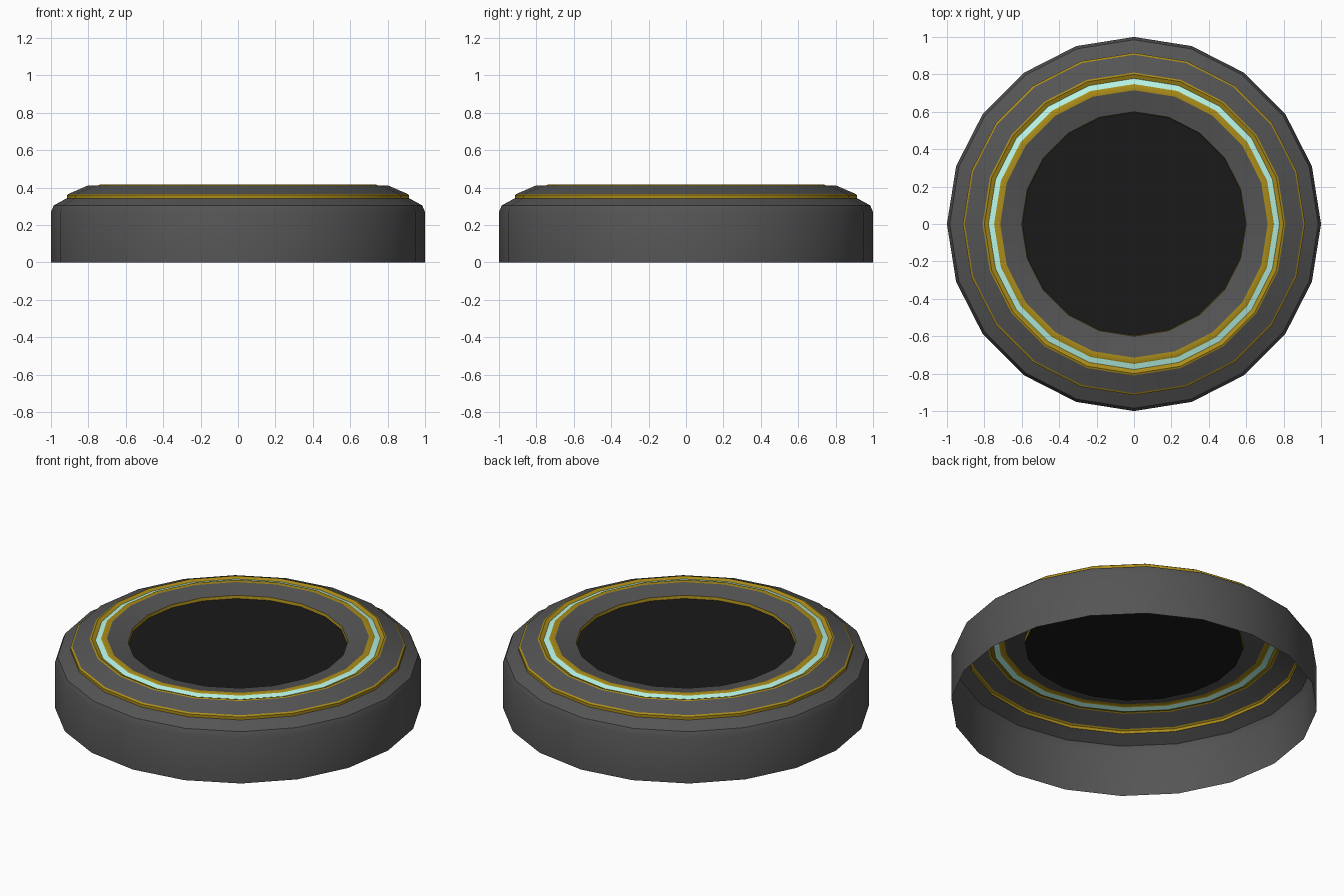
import bpy, bmesh, math

if "Cube" in bpy.data.objects:
    bpy.data.objects.remove(bpy.data.objects["Cube"])

SIDES = 20


def material(name, rgb):
    m = bpy.data.materials.new(name)
    m.diffuse_color = (*rgb, 1)
    m.use_nodes = True
    m.node_tree.nodes["Principled BSDF"].inputs["Base Color"].default_value = m.diffuse_color
    return m


GREY = material("dark_grey", (0.09, 0.09, 0.09))
GOLD = material("gold", (0.40, 0.26, 0.01))
GLOW = material("pale_cyan", (0.48, 0.92, 0.80))
BLACK = material("black", (0.01, 0.01, 0.01))


def revolve(name, profile, mat, cap=False):
    """Single-skin band turned around z, from outer/lower to inner/upper point."""
    bm = bmesh.new()
    rings = []
    for r, z in profile:
        rings.append([bm.verts.new((r * math.cos(2 * math.pi * i / SIDES),
                                    r * math.sin(2 * math.pi * i / SIDES), z))
                      for i in range(SIDES)])
    for a, b in zip(rings, rings[1:]):
        for i in range(SIDES):
            j = (i + 1) % SIDES
            bm.faces.new((a[i], a[j], b[j], b[i]))
    if cap:
        bm.faces.new(rings[-1])
    me = bpy.data.meshes.new(name)
    bm.to_mesh(me)
    bm.free()
    me.materials.append(mat)
    ob = bpy.data.objects.new(name, me)
    bpy.context.collection.objects.link(ob)
    bpy.ops.object.select_all(action='DESELECT')
    ob.select_set(True)
    bpy.context.view_layer.objects.active = ob
    bpy.ops.object.shade_smooth_by_angle(angle=math.radians(32))
    return ob


# Outer wall with rounded shoulder, open underneath
revolve("outer_wall", [(1, 0), (1, 0.27), (0.985, 0.305), (0.915, 0.343)], GREY)
# Thin gold step on the shoulder
revolve("shoulder_trim", [(0.915, 0.343), (0.915, 0.36), (0.905, 0.367)], GOLD)
# Sloping upper face
revolve("upper_slope", [(0.905, 0.367), (0.81, 0.408)], GREY)
# Light ring between two gold rings
revolve("outer_gold_ring", [(0.81, 0.408), (0.80, 0.412), (0.778, 0.403)], GOLD)
revolve("light_ring", [(0.778, 0.403), (0.748, 0.412)], GLOW)
revolve("inner_gold_ring", [(0.748, 0.412), (0.74, 0.416), (0.715, 0.414)], GOLD)
# Inner face falling towards the centre
revolve("inner_slope", [(0.715, 0.414), (0.60, 0.388)], GREY)
# Gold lip and dark centre disc
revolve("inner_lip", [(0.60, 0.388), (0.597, 0.37)], GOLD)
revolve("centre_disc", [(0.597, 0.37)], BLACK, cap=True)
